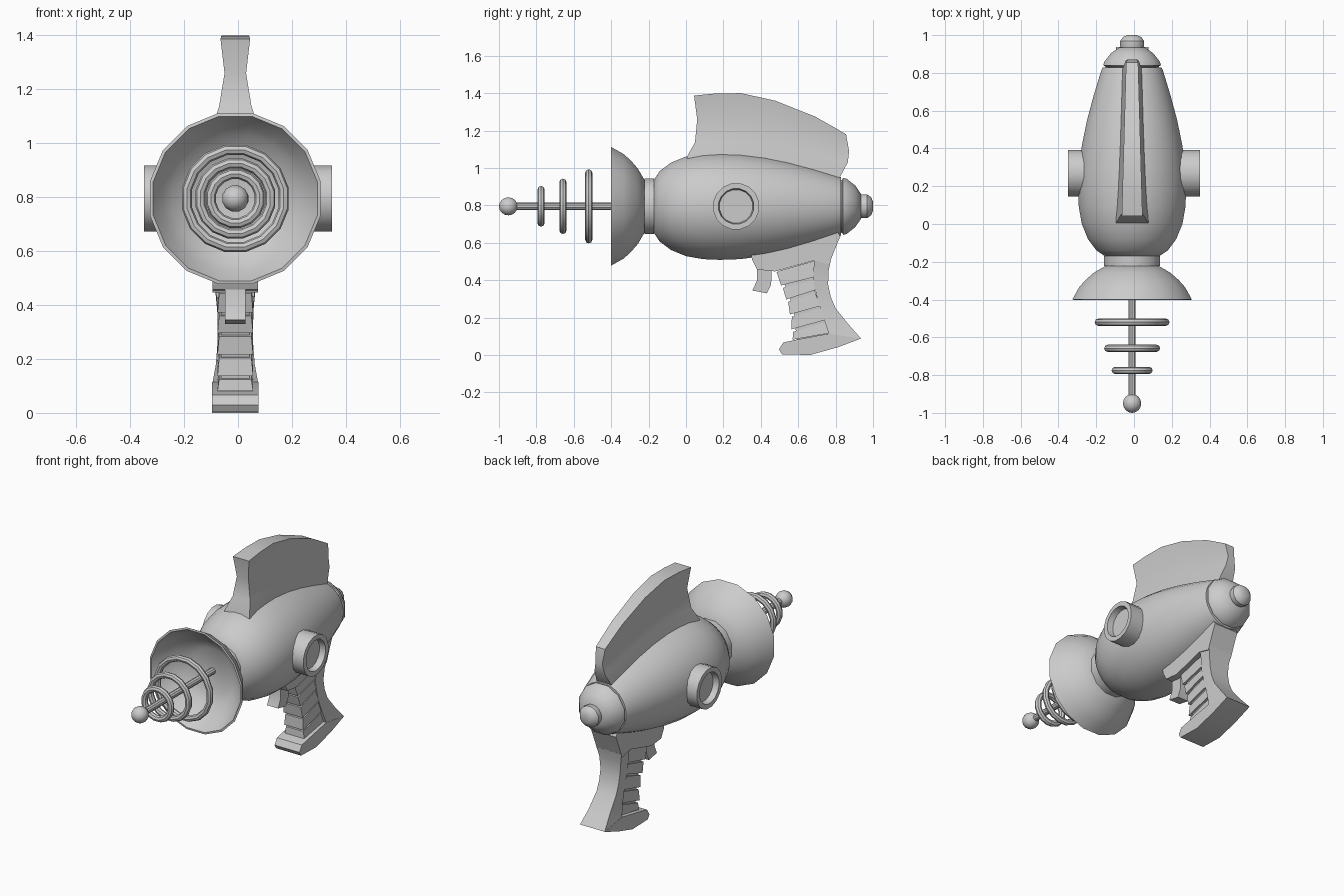
import bpy, bmesh, math
from mathutils import Vector

if "Cube" in bpy.data.objects:
    bpy.data.objects.remove(bpy.data.objects["Cube"])

CX, CZ = -0.01, 0.795   # main axis of the gun


def finish(name, verts, faces, angle=35):
    me = bpy.data.meshes.new(name)
    me.from_pydata([tuple(v) for v in verts], [], faces)
    bm = bmesh.new()
    bm.from_mesh(me)
    bmesh.ops.remove_doubles(bm, verts=bm.verts, dist=1e-5)
    bmesh.ops.recalc_face_normals(bm, faces=bm.faces)
    bm.to_mesh(me)
    bm.free()
    ob = bpy.data.objects.new(name, me)
    bpy.context.collection.objects.link(ob)
    bpy.ops.object.select_all(action='DESELECT')
    ob.select_set(True)
    bpy.context.view_layer.objects.active = ob
    bpy.ops.object.shade_smooth_by_angle(angle=math.radians(angle))
    return ob


def lathe(name, prof, n=16, place=None, closed=False, half=True):
    """Revolve (radius, along) points about the y axis, or as mapped by place."""
    place = place or (lambda a, u, v: (CX + u, a, CZ + v))
    off = 0.5 if half else 0
    verts = [place(a, r * math.cos(2 * math.pi * (i + off) / n), r * math.sin(2 * math.pi * (i + off) / n))
             for r, a in prof for i in range(n)]
    m = len(prof)
    faces = []
    for j in range(m if closed else m - 1):
        k = (j + 1) % m
        for i in range(n):
            h = (i + 1) % n
            faces.append((j * n + i, j * n + h, k * n + h, k * n + i))
    if not closed:
        faces += [tuple(range(n)), tuple(range((m - 1) * n, m * n))]
        # ends that shrink to a point need no cap
        faces = [f for f in faces if len(f) == 4 or prof[f[0] // n][0] > 0]
    return finish(name, verts, faces)


def loft(name, rows):
    """Rows of (front_y, front_z, back_y, back_z, half_width) joined into a solid."""
    verts, faces = [], []
    for fy, fz, by, bz, w in rows:
        verts += [(CX - w, fy, fz), (CX + w, fy, fz), (CX + w, by, bz), (CX - w, by, bz)]
    for j in range(len(rows) - 1):
        for i in range(4):
            h = (i + 1) % 4
            faces.append((4 * j + i, 4 * j + h, 4 * j + 4 + h, 4 * j + 4 + i))
    e = 4 * (len(rows) - 1)
    faces += [(0, 1, 2, 3), (e, e + 1, e + 2, e + 3)]
    return finish(name, verts, faces, 30)


def plate(name, outline, w):
    """Extrude a side outline of (y, z) points across x."""
    n = len(outline)
    verts = [(CX + s * w, y, z) for s in (-1, 1) for y, z in outline]
    faces = [tuple(range(n)), tuple(range(n, 2 * n))]
    faces += [(i, (i + 1) % n, n + (i + 1) % n, n + i) for i in range(n)]
    return finish(name, verts, faces, 30)


# Body, tail and neck
lathe("body", [(.11, -.178), (.145, -.17), (.19, -.14), (.235, -.08), (.268, 0), (.284, .09), (.288, .18),
               (.284, .29), (.267, .42), (.24, .55), (.205, .68), (.165, .81), (.157, .828), (.14, .828)], 28)
lathe("tail_cap", [(.14, .82), (.148, .835), (.158, .84), (.152, .86), (.115, .905), (.07, .935)], 12)
lathe("tail_knob", [(.06, .92), (.066, .945), (.066, .968), (.05, .99), (.025, 1.0)], 12)
lathe("neck_ring", [(.153, -.223), (.153, -.17)], 12)

# Dish with hollow inside and flat back
lathe("dish", [(0, -.22), (.14, -.22), (.205, -.257), (.252, -.297), (.286, -.335), (.323, -.4),
               (.311, -.402), (.274, -.338), (.24, -.302), (.195, -.265), (.14, -.235), (0, -.235)], 16)

# Antenna rod, ball and rings
lathe("antenna_rod", [(.02, -.93), (.02, -.23)], 10)
lathe("antenna_ball", [(.05 * math.sin(math.pi * i / 8), -.95 - .05 * math.cos(math.pi * i / 8))
                       for i in range(9)], 12)
for k, (y, R) in enumerate([(-.775, .111), (-.658, .151), (-.52, .202)]):
    t = .019
    lathe(f"antenna_ring_{k + 1}", [(R - t + t * math.cos(math.pi * i / 4), y + t * math.sin(math.pi * i / 4))
                                    for i in range(8)], 16, closed=True)

# Side dials with recessed faces
for s, side in ((-1, "left"), (1, "right")):
    lathe(f"{side}_dial", [(.125, .22), (.125, .349), (.096, .349), (.09, .312), (0, .312)], 16,
          place=lambda a, u, v, s=s: (s * a, .268 + u, CZ + v))

# Top fin: grid with a pinched waist, thinner toward the back
front = [(.0, 1.0), (.005, 1.06), (.048, 1.137), (.06, 1.26), (.043, 1.387)]
back = [(.79, .90), (.825, .955), (.865, 1.03), (.872, 1.09), (.856, 1.18)]
crest = [(.043, 1.387), (.155, 1.398), (.294, 1.4), (.476, 1.36), (.69, 1.275), (.80, 1.213), (.856, 1.18)]
widths = [.095, .085, .06, .04, .055]
ys = [(c[0] - .043) / .813 for c in crest]
verts, faces = [], []
R, C = len(front), len(crest)
for s in (-1, 1):
    for j in range(R):
        for i, t in enumerate(ys):
            p = Vector(front[j]).lerp(Vector(back[j]), t)
            # bulge each row up to follow the crest
            line = 1.387 + (1.18 - 1.387) * t
            z = p.y + (crest[i][1] - line) * j / (R - 1)
            verts.append((CX + s * widths[j] * (1 - .42 * t), p.x, z))
N = R * C
for o in (0, N):
    for j in range(R - 1):
        for i in range(C - 1):
            a = o + j * C + i
            faces.append((a, a + 1, a + C + 1, a + C))
edge = [i for i in range(C)] + [j * C + C - 1 for j in range(1, R)] + \
       [(R - 1) * C + i for i in range(C - 2, -1, -1)] + [j * C for j in range(R - 2, 0, -1)]
for a, b in zip(edge, edge[1:] + edge[:1]):
    faces.append((a, b, b + N, a + N))
finish("top_fin", verts, faces)

# Grip: mount, spine, foot
plate("grip_mount", [(.34, .58), (.353, .51), (.38, .457), (.476, .447), (.685, .505), (.765, .485),
                     (.79, .55), (.825, .635), (.8, .68)], .085)
loft("grip_spine", [(.685, .52, .775, .51, .083), (.683, .47, .762, .45, .074), (.68, .40, .76, .377, .067),
                    (.695, .33, .774, .31, .066), (.715, .26, .80, .25, .066),
                    (.742, .18, .868, .165, .072), (.765, .11, .936, .088, .085)])
plate("grip_foot", [(.58, .08), (.52, .067), (.497, .03), (.513, .004), (.663, 0), (.813, .042),
                    (.936, .088), (.765, .115)], .086)

# Grip core and ribs
f = [(.476, .45), (.51, .365), (.538, .29), (.558, .21), (.565, .13), (.572, .075)]
b = [(.69, .505), (.685, .41), (.69, .34), (.718, .255), (.742, .18), (.768, .11)]
loft("grip_core", [(p[0] + .022, p[1], q[0], q[1], .053) for p, q in zip(f, b)])
for k in range(5):
    (y0, z0), (y1, z1), (u0, w0), (u1, w1) = f[k], f[k + 1], b[k], b[k + 1]
    loft(f"grip_rib_{k + 1}", [(y0 + .008, z0 - .006, u0, w0 - .006, .06),
                               (y1 - .002, z1 + .007, u1, w1 + .007, .066)])

# Trigger
plate("trigger", [(.38, .48), (.38, .40), (.355, .345), (.433, .33), (.455, .377), (.46, .48)], .038)
